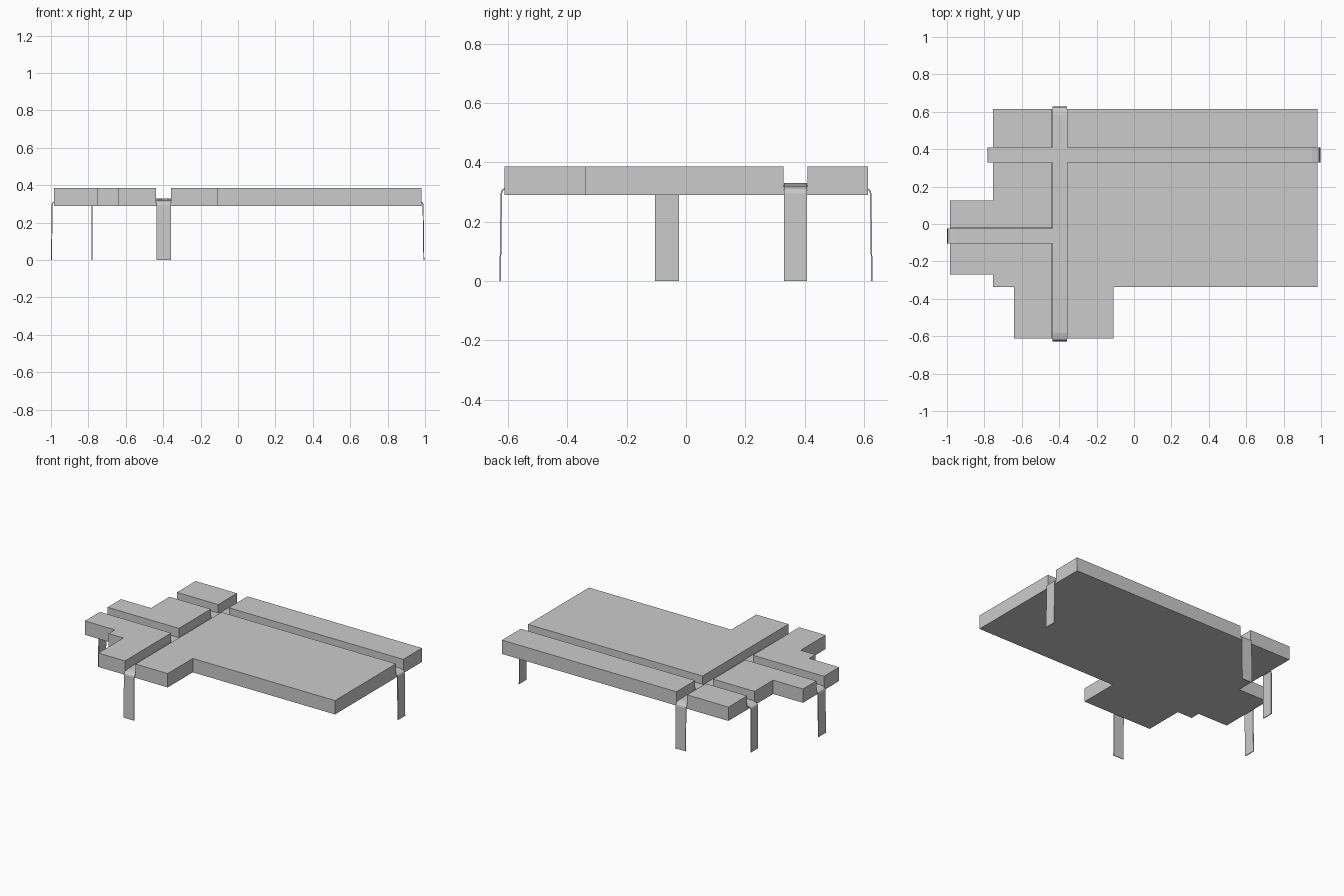
import bpy, bmesh
from mathutils import Vector

if "Cube" in bpy.data.objects:
    bpy.data.objects.remove(bpy.data.objects["Cube"])

BOTTOM, TOP, FLOOR = 0.29, 0.386, 0.305


def make_object(name, bm):
    bmesh.ops.recalc_face_normals(bm, faces=bm.faces)
    mesh = bpy.data.meshes.new(name)
    bm.to_mesh(mesh)
    bm.free()
    ob = bpy.data.objects.new(name, mesh)
    bpy.context.collection.objects.link(ob)
    return ob


def prism(name, outline, z0, z1):
    bm = bmesh.new()
    face = bm.faces.new([bm.verts.new((x, y, z0)) for x, y in outline])
    ext = bmesh.ops.extrude_face_region(bm, geom=[face])
    bmesh.ops.translate(bm, vec=(0, 0, z1 - z0),
                        verts=[v for v in ext["geom"] if isinstance(v, bmesh.types.BMVert)])
    return make_object(name, bm)


def strap(name, path, axis, lo, hi, thick=0.005):
    """Thin band: path holds (distance along axis, height), lo..hi is its width."""
    # offset the path inward to get a closed cross-section
    inner = []
    for i, p in enumerate(path):
        a, b = Vector(path[max(i - 1, 0)]), Vector(path[min(i + 1, len(path) - 1)])
        d = (b - a).normalized()
        inner.append((p[0] + d.y * thick, p[1] - d.x * thick))
    bm = bmesh.new()
    rows = []
    for po, pi in zip(path, inner):
        row = []
        for (u, z), w in ((po, lo), (po, hi), (pi, hi), (pi, lo)):
            row.append(bm.verts.new((u, w, z) if axis == "x" else (w, u, z)))
        rows.append(row)
    for r, s in zip(rows, rows[1:]):
        for k in range(4):
            bm.faces.new((r[k], r[(k + 1) % 4], s[(k + 1) % 4], s[k]))
    bm.faces.new(rows[0])
    bm.faces.new(rows[-1])
    return make_object(name, bm)


def leg(end, side, foot_shift=0.0):
    """Leg and rounded bend, from the foot up to the groove."""
    prof = [(-foot_shift, 0), (0.004, 0.295), (0.006, 0.304),
            (0.010, 0.309), (0.016, 0.313), (0.045, 0.320)]
    return [(end - side * d, z) for d, z in prof]


# Stepped slab
slab = prism("slab", [(-0.755, 0.614), (0.98, 0.614), (0.98, -0.338), (-0.11, -0.338),
                      (-0.11, -0.612), (-0.642, -0.612), (-0.642, -0.338), (-0.755, -0.338),
                      (-0.755, -0.27), (-0.984, -0.27), (-0.984, 0.125), (-0.755, 0.125)],
             BOTTOM, TOP)

# Strap channels cut in the top
for name, x0, x1, y0, y1 in (("long_groove", -1.2, 1.2, 0.329, 0.409),
                             ("cross_groove", -0.438, -0.357, -1, 1),
                             ("short_groove", -1.2, -0.40, -0.105, -0.022)):
    cutter = prism(name + "_cutter", [(x0, y0), (x1, y0), (x1, y1), (x0, y1)], FLOOR, 0.5)
    cutter.hide_render = True
    mod = slab.modifiers.new(name, "BOOLEAN")
    mod.operation, mod.solver, mod.object = "DIFFERENCE", "EXACT", cutter

# Bake the cuts and remove the cutters
bpy.context.view_layer.update()
mesh = bpy.data.meshes.new_from_object(slab.evaluated_get(bpy.context.evaluated_depsgraph_get()))
slab.modifiers.clear()
slab.data = mesh
for ob in [o for o in bpy.data.objects if o.name.endswith("_cutter")]:
    bpy.data.objects.remove(ob)

# Straps lying in the channels and bending down into legs
strap("long_strap", leg(-0.788, -1, -0.004) + [(-0.4, 0.33)] + leg(0.996, 1)[::-1],
      "x", 0.330, 0.408)
strap("cross_strap", leg(-0.629, -1) + [(-0.4, 0.324), (0.4, 0.324)] + leg(0.629, 1)[::-1],
      "y", -0.437, -0.358)
strap("short_strap", leg(-1.0, -1) + [(-0.40, 0.322)], "x", -0.104, -0.023)
